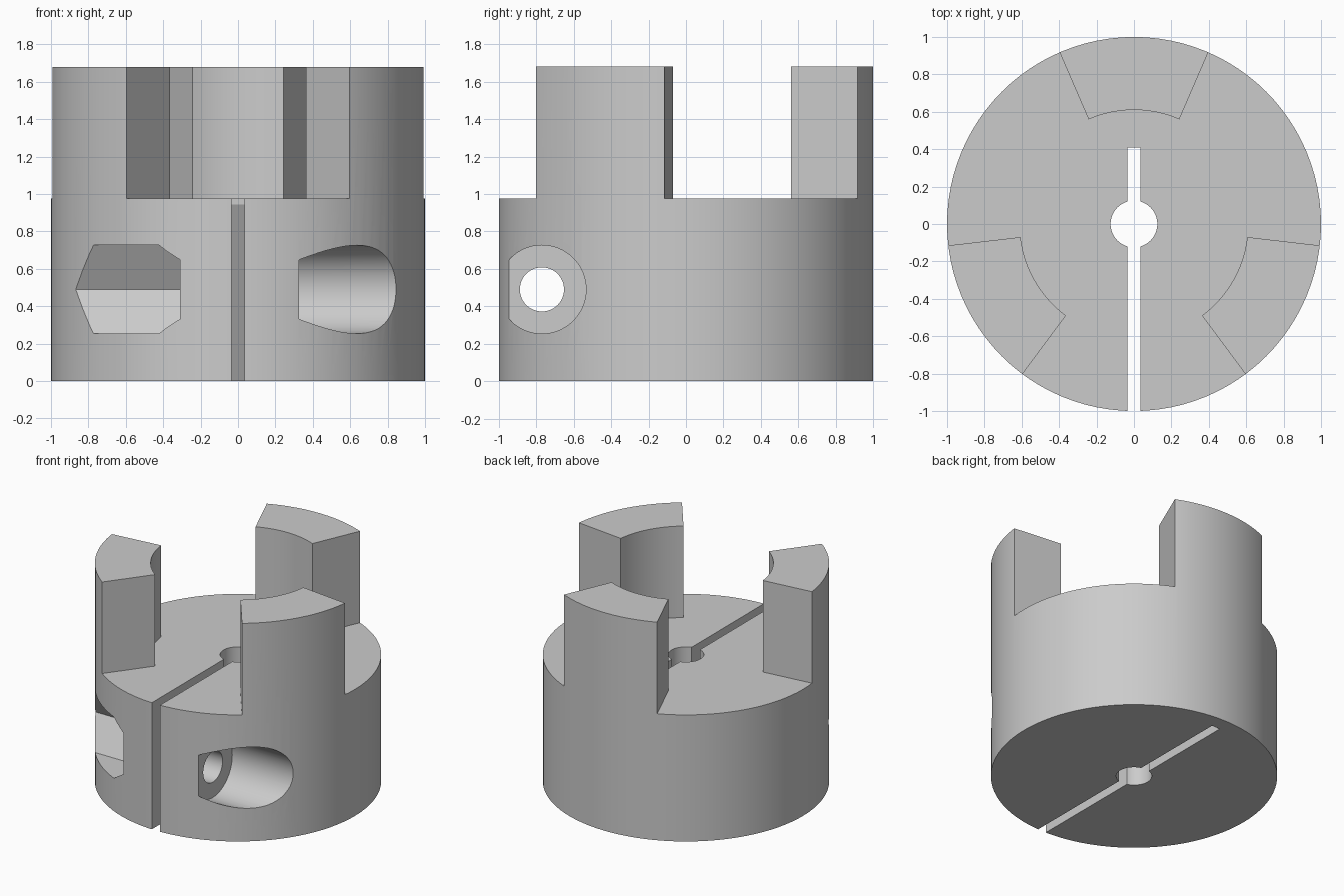
import bpy, bmesh
from math import sin, cos, radians, sqrt, pi

cube = bpy.data.objects.get("Cube")
if cube:
    bpy.data.objects.remove(cube, do_unlink=True)

grey = bpy.data.materials.new("plain_grey")
grey.use_nodes = True
colour = (0.6, 0.6, 0.6, 1)
grey.diffuse_color = colour
grey.node_tree.nodes["Principled BSDF"].inputs["Base Color"].default_value = colour


def ring(radius, count, u=0, v=0):
    """Points of a regular polygon around (u, v)."""
    return [(u + radius * cos(2 * pi * i / count), v + radius * sin(2 * pi * i / count))
            for i in range(count)]


def prism(name, outline, axis, start, end):
    """Extrude a flat outline along the x or z axis."""
    bm = bmesh.new()
    place = (lambda p: (start, *p)) if axis == "x" else (lambda p: (*p, start))
    face = bm.faces.new([bm.verts.new(place(p)) for p in outline])
    moved = bmesh.ops.extrude_face_region(bm, geom=[face])["geom"]
    shift = (end - start, 0, 0) if axis == "x" else (0, 0, end - start)
    bmesh.ops.translate(bm, vec=shift, verts=[g for g in moved if isinstance(g, bmesh.types.BMVert)])
    bmesh.ops.recalc_face_normals(bm, faces=bm.faces)
    mesh = bpy.data.meshes.new(name)
    bm.to_mesh(mesh)
    bm.free()
    obj = bpy.data.objects.new(name, mesh)
    bpy.context.collection.objects.link(obj)
    return obj


# Heights and the clamp bolt axis
FLOOR, TOP = 0.975, 1.68
BOLT_Y, BOLT_Z, BOLT_SIZE = -0.77, 0.49, 0.236

# Solid hub, with the jaws left standing after cutting
hub = prism("coupling_hub", ring(1, 96), "z", 0, TOP)
hub.data.materials.append(grey)

# Gap between the three jaws: narrow behind each jaw, wide elsewhere
gap_outline = []
half, steps = 23.4, 12
for centre in (90, 210, 330):
    for i in range(steps + 1):
        a = radians(centre - half + 2 * half * i / steps)
        gap_outline.append((0.61 * cos(a), 0.61 * sin(a)))
    for a in (centre + half, centre + 60, centre + 120 - half):
        gap_outline.append((1.5 * cos(radians(a)), 1.5 * sin(radians(a))))

# Clamp slot with a sloping blind end
slot_outline = [(-1.2, -0.1), (0.94, -0.1), (0.41, 0.945), (0.41, 1.2), (-1.2, 1.2)]

cutters = [
    prism("jaw_gap_cutter", gap_outline, "z", FLOOR, 2),
    prism("bore_cutter", ring(0.125, 48), "z", -0.2, 1.3),
    prism("slot_cutter", slot_outline, "x", -0.035, 0.035),
    prism("bolt_hole_cutter", ring(0.118, 48, BOLT_Y, BOLT_Z), "x", -1.1, 1.1),
    prism("bolt_head_cutter", ring(BOLT_SIZE, 64, BOLT_Y, BOLT_Z), "x", 0.325, 1.2),
    prism("nut_pocket_cutter", ring(BOLT_SIZE * 2 / sqrt(3), 6, BOLT_Y, BOLT_Z), "x", -1.2, -0.31),
]

bpy.ops.object.select_all(action="DESELECT")
bpy.context.view_layer.objects.active = hub
hub.select_set(True)
for cutter in cutters:
    cutter.hide_render = True
    cut = hub.modifiers.new(cutter.name, "BOOLEAN")
    cut.operation = "DIFFERENCE"
    cut.solver = "EXACT"
    cut.object = cutter
    bpy.ops.object.modifier_apply(modifier=cut.name)
    bpy.data.objects.remove(cutter, do_unlink=True)

bpy.ops.object.shade_smooth_by_angle(angle=radians(25))
